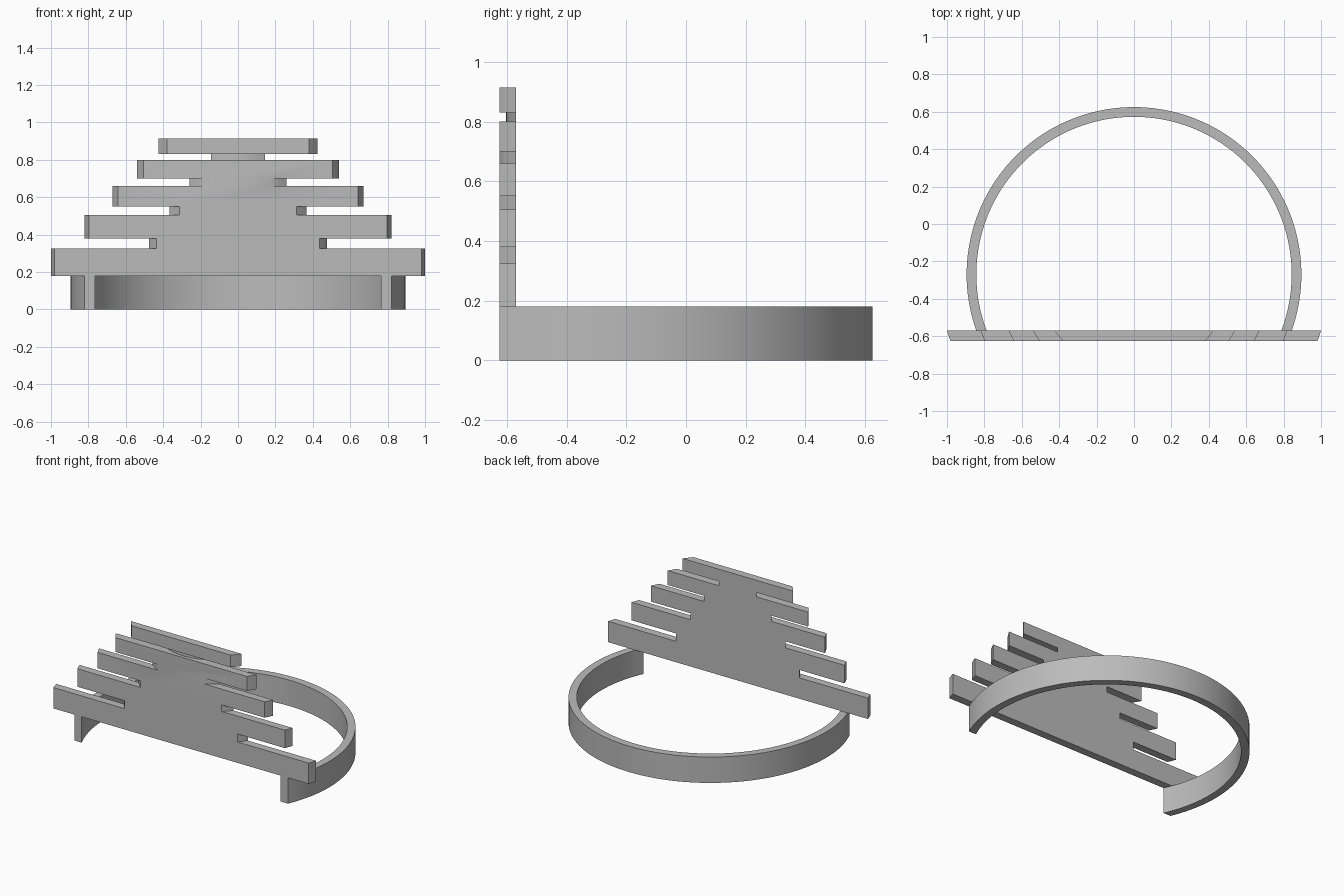
import bpy, bmesh
from math import sqrt, asin, pi, sin, cos

if "Cube" in bpy.data.objects:
    bpy.data.objects.remove(bpy.data.objects["Cube"])

CY = -0.27                      # shared centre of all the round layers
FRONT, BACK = -0.625, -0.57     # slab that the layers are trimmed to

grey = bpy.data.materials.new("plain_grey")
grey.use_nodes = True
grey.diffuse_color = (0.5, 0.5, 0.5, 1)
grey.node_tree.nodes["Principled BSDF"].inputs["Base Color"].default_value = (0.5, 0.5, 0.5, 1)


def loft(name, sections):
    """Join matching closed sections into a capped solid."""
    bm = bmesh.new()
    rings = [[bm.verts.new(p) for p in s] for s in sections]
    n = len(rings[0])
    for a, b in zip(rings, rings[1:]):
        for i in range(n):
            j = (i + 1) % n
            bm.faces.new((a[i], a[j], b[j], b[i]))
    bm.faces.new(rings[0])
    bm.faces.new(rings[-1])
    bmesh.ops.recalc_face_normals(bm, faces=bm.faces[:])
    mesh = bpy.data.meshes.new(name)
    bm.to_mesh(mesh)
    bm.free()
    mesh.materials.append(grey)
    obj = bpy.data.objects.new(name, mesh)
    bpy.context.collection.objects.link(obj)
    bpy.ops.object.select_all(action='DESELECT')
    bpy.context.view_layer.objects.active = obj
    obj.select_set(True)
    bpy.ops.object.shade_smooth_by_angle(angle=pi / 6)
    return obj


def stepped_plate(name, layers):
    """Slab of stacked discs; each layer is (radius, bottom, top)."""
    sections = []
    for k in range(4):
        y = FRONT + (BACK - FRONT) * k / 3
        side = []
        for r, z0, z1 in layers:
            x = sqrt(r * r - (y - CY) ** 2)
            side += [(x, y, z0), (x, y, z1)]
        sections.append(side + [(-x, y, z) for x, y, z in reversed(side)])
    return loft(name, sections)


# Stepped back plate with its side slots, and the separate top bar
stepped_plate("stepped_plate", [
    (1.044, 0.18, 0.325), (0.562, 0.325, 0.38),
    (0.873, 0.38, 0.505), (0.473, 0.505, 0.55),
    (0.734, 0.55, 0.66), (0.397, 0.66, 0.70),
    (0.618, 0.70, 0.80)])
stepped_plate("top_bar", [(0.52, 0.83, 0.915)])

# Recessed rounded neck under the top bar
NECK_R, STEPS = 0.333, 16
half = asin(sqrt(NECK_R ** 2 - (BACK - CY) ** 2) / NECK_R)
angles = [half * (2 * i / STEPS - 1) for i in range(STEPS + 1)]
loft("neck", [[(NECK_R * sin(a), CY - NECK_R * cos(a), z) for a in angles]
              for z in (0.80, 0.83)])

# Open base band, cut flush with the front of the plate
OUTER, INNER, HEIGHT, SEGMENTS = 0.895, 0.843, 0.18, 96


def arc_point(radius, t):
    start = asin((FRONT - CY) / radius)
    a = start + (pi - 2 * start) * t
    return radius * cos(a), CY + radius * sin(a)


band = []
for i in range(SEGMENTS + 1):
    o, n = arc_point(OUTER, i / SEGMENTS), arc_point(INNER, i / SEGMENTS)
    band.append([(*o, 0), (*o, HEIGHT), (*n, HEIGHT), (*n, 0)])
loft("base_band", band)
